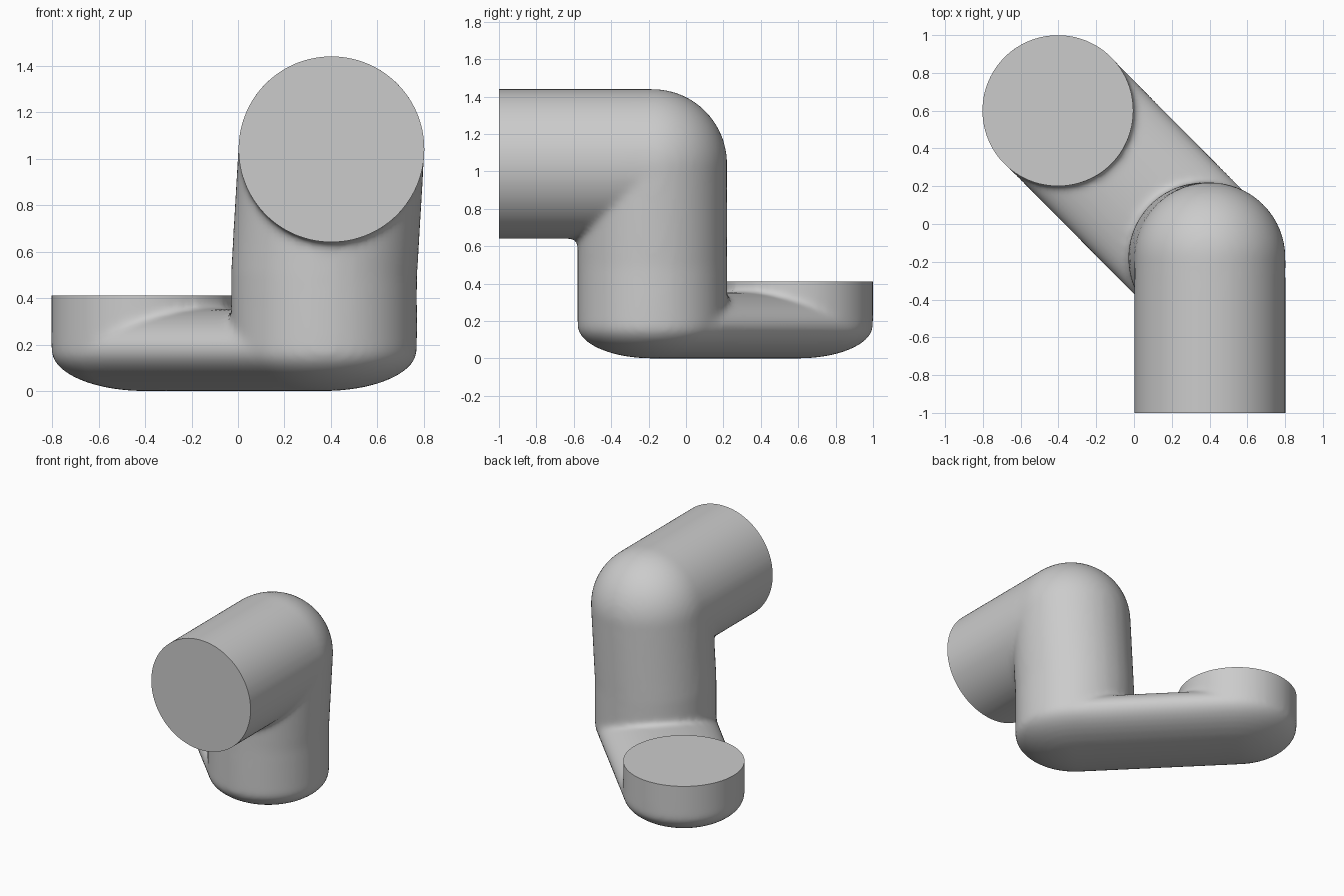
import bpy, bmesh
from mathutils import Vector, Matrix

cube = bpy.data.objects.get("Cube")
if cube:
    bpy.data.objects.remove(cube, do_unlink=True)

R = 0.4        # pipe radius
H = 0.176      # half height of the flattened lower arm

grey = bpy.data.materials.new("plain grey")
grey.use_nodes = True
grey.diffuse_color = (0.6, 0.6, 0.6, 1)
grey.node_tree.nodes["Principled BSDF"].inputs["Base Color"].default_value = (0.6, 0.6, 0.6, 1)

bm = bmesh.new()


def tube(a, b, height=R):
    """Straight pipe between two points, optionally flattened in height."""
    a, b = Vector(a), Vector(b)
    d = b - a
    m = (Matrix.Translation((a + b) / 2) @ d.to_track_quat('Z', 'Y').to_matrix().to_4x4()
         @ Matrix.Diagonal((R, height, d.length, 1)))
    bmesh.ops.create_cone(bm, cap_ends=True, segments=96, radius1=1, radius2=1,
                          depth=1, matrix=m)


def joint(p, height=R):
    """Rounded elbow where two pipes meet."""
    m = Matrix.Translation(p) @ Matrix.Diagonal((R, R, height, 1))
    bmesh.ops.create_uvsphere(bm, u_segments=96, v_segments=48, radius=1, matrix=m)


top = Vector((0.402, -0.18, 1.04))
knee = Vector((0.37, -0.18, 0.5))
foot = Vector((0.37, -0.18, H))
cup = Vector((-0.403, 0.6, H))

# Front pipe, column, lower arm and cup, with the open ends left overlong
tube((top.x, -1.2, top.z), top)
joint(top)
tube(top, knee)
joint(knee)
tube(knee, foot)
joint(foot, H)
tube(foot, cup, H)
joint(cup, H)
tube(cup, (cup.x, cup.y, 0.65))

mesh = bpy.data.meshes.new("bent_pipe")
bm.to_mesh(mesh)
bm.free()
pipe = bpy.data.objects.new("bent_pipe", mesh)
bpy.context.collection.objects.link(pipe)
bpy.context.view_layer.objects.active = pipe
pipe.select_set(True)

# Fuse into one skin and soften the inner corners
fuse = pipe.modifiers.new("fuse", 'REMESH')
fuse.mode = 'VOXEL'
fuse.voxel_size = 0.018
soften = pipe.modifiers.new("soften", 'SMOOTH')
soften.factor = 0.5
soften.iterations = 10
for name in ("fuse", "soften"):
    bpy.ops.object.modifier_apply(modifier=name)


def trim(bm, point, normal, inside):
    """Cut one pipe end flat and close it with a disc."""
    faces = [f for f in bm.faces if inside(f.calc_center_median())]
    geom = set(faces)
    for f in faces:
        geom.update(f.edges)
        geom.update(f.verts)
    cut = bmesh.ops.bisect_plane(bm, geom=list(geom), plane_co=point, plane_no=normal,
                                 clear_outer=True, dist=1e-5)
    rim = [e for e in cut["geom_cut"] if isinstance(e, bmesh.types.BMEdge)]
    bmesh.ops.contextual_create(bm, geom=rim)


bm = bmesh.new()
bm.from_mesh(pipe.data)
trim(bm, (0, -1, 0), (0, -1, 0), lambda c: c.y < -0.9)
trim(bm, (0, 0, 0.41), (0, 0, 1), lambda c: c.x - c.y < -0.35 and c.z > 0.375)
bmesh.ops.recalc_face_normals(bm, faces=bm.faces)
bm.to_mesh(pipe.data)
bm.free()

pipe.data.materials.clear()
pipe.data.materials.append(grey)
bpy.ops.object.shade_smooth_by_angle(angle=0.7)
